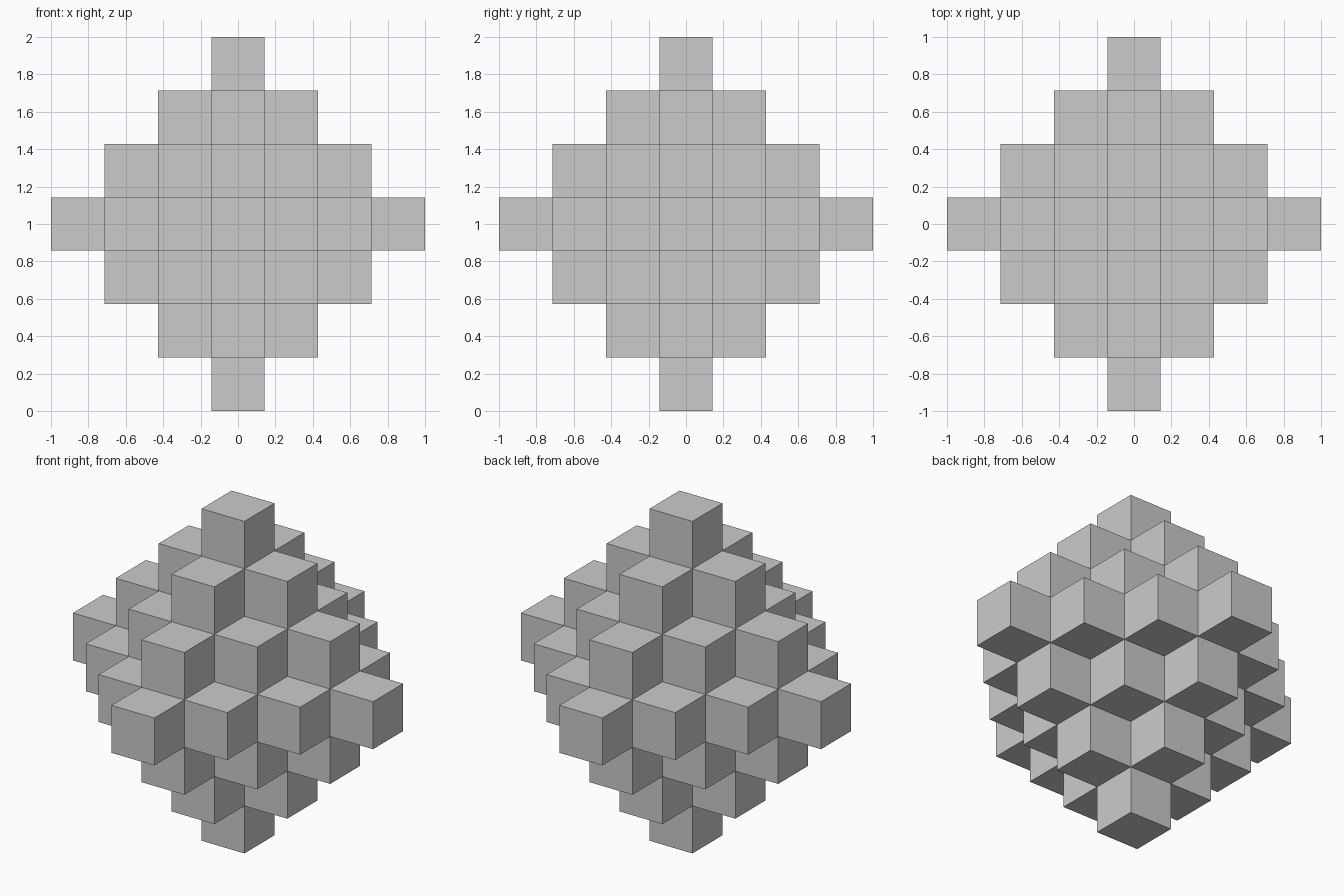
import bpy, bmesh
from mathutils import Vector

if "Cube" in bpy.data.objects:
    bpy.data.objects.remove(bpy.data.objects["Cube"])

N = 3                      # steps from the centre cube to each tip
S = 2 / (2 * N + 1)        # edge length of one cube
CENTRE = Vector((0, 0, 1))


def filled(c):
    return sum(abs(round(v)) for v in c) <= N


bm = bmesh.new()

# Stepped octahedron: add a square wherever a filled cell meets an empty one
span = range(-N, N + 1)
for cell in (Vector((x, y, z)) for x in span for y in span for z in span):
    if not filled(cell):
        continue
    for axis in range(3):
        for sign in (-1, 1):
            d = Vector((0, 0, 0))
            d[axis] = sign
            if filled(cell + d):
                continue
            u = Vector((0, 0, 0))
            u[(axis + 1) % 3] = 1
            v = d.cross(u)   # u x v points along d, so the face looks outward
            corners = [cell + (d + a * u + b * v) / 2
                       for a, b in ((-1, -1), (1, -1), (1, 1), (-1, 1))]
            bm.faces.new([bm.verts.new(CENTRE + S * c) for c in corners])

bmesh.ops.remove_doubles(bm, verts=bm.verts[:], dist=1e-4)

mesh = bpy.data.meshes.new("stepped_octahedron")
bm.to_mesh(mesh)
bm.free()
obj = bpy.data.objects.new("stepped_octahedron", mesh)
bpy.context.collection.objects.link(obj)
